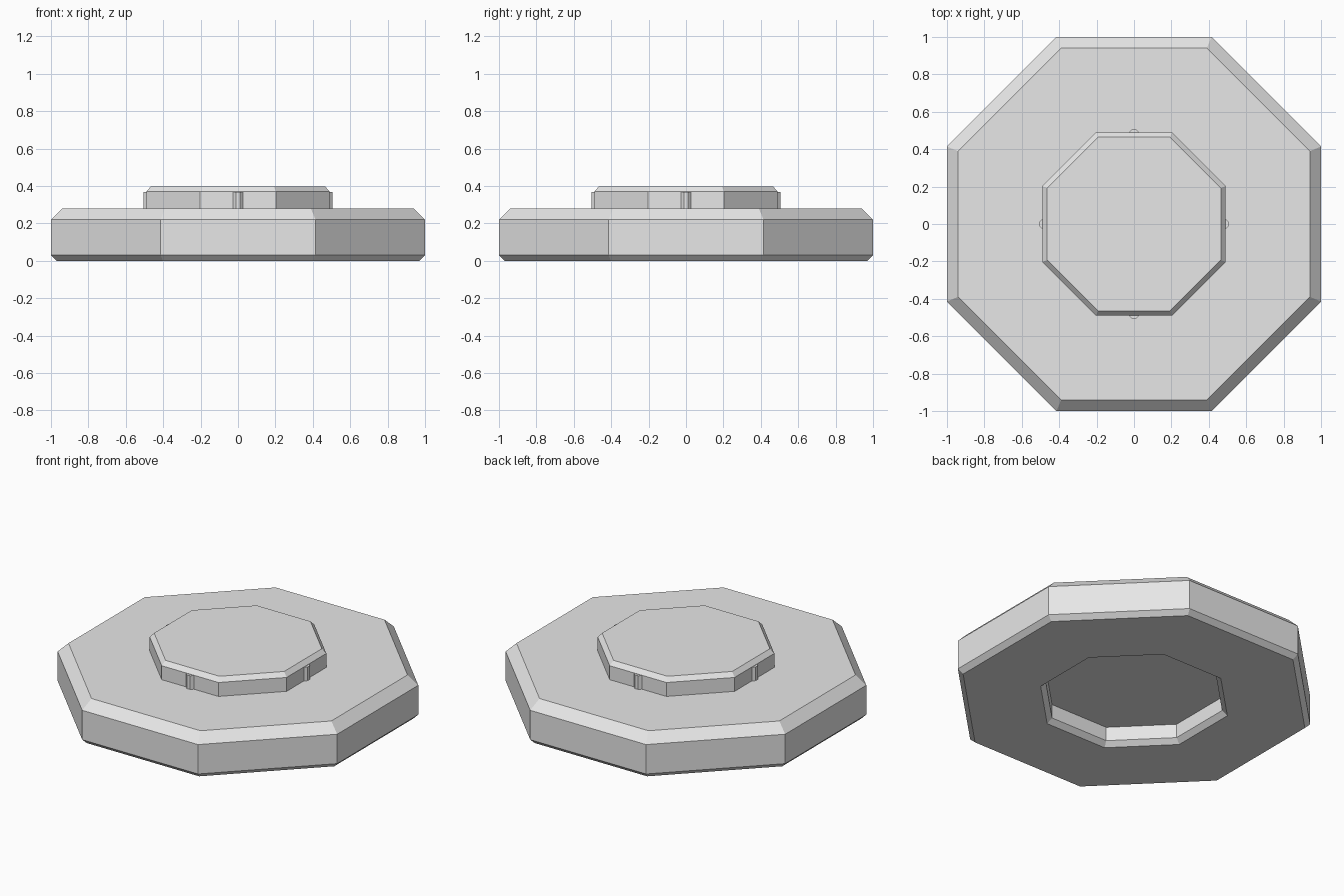
import bpy
import bmesh
import math

cube = bpy.data.objects.get("Cube")
if cube:
    bpy.data.objects.remove(cube, do_unlink=True)

grey = bpy.data.materials.new("light_grey")
grey.use_nodes = True
colour = (0.8, 0.8, 0.8, 1)
grey.diffuse_color = colour
grey.node_tree.nodes["Principled BSDF"].inputs["Base Color"].default_value = colour


def octagon_loft(name, profile, cap_start=False, cap_end=False, centre=(0, 0)):
    """Stack octagon rings given as (distance to flat side, height)."""
    bm = bmesh.new()
    rings = []
    for apothem, z in profile:
        radius = apothem / math.cos(math.pi / 8)
        angles = [(i + 0.5) * math.pi / 4 for i in range(8)]
        rings.append([bm.verts.new((centre[0] + radius * math.cos(a),
                                    centre[1] + radius * math.sin(a), z))
                      for a in angles])
    for low, high in zip(rings, rings[1:]):
        for i in range(8):
            j = (i + 1) % 8
            bm.faces.new((low[i], low[j], high[j], high[i]))
    if cap_start:
        bm.faces.new(rings[0][::-1])
    if cap_end:
        bm.faces.new(rings[-1])
    mesh = bpy.data.meshes.new(name)
    bm.to_mesh(mesh)
    bm.free()
    mesh.materials.append(grey)
    obj = bpy.data.objects.new(name, mesh)
    bpy.context.collection.objects.link(obj)
    return obj


# Base plate: underside recess, chamfered rims, top ledge up to the raised disc
octagon_loft("base_plate",
             [(0.5, 0.12), (0.5, 0.03), (0.53, 0), (0.97, 0), (1, 0.03),
              (1, 0.22), (0.94, 0.28), (0.49, 0.28)],
             cap_start=True)

# Raised disc with a chamfered top edge
octagon_loft("raised_disc", [(0.49, 0.28), (0.49, 0.37), (0.465, 0.398)], cap_end=True)

# Small locking ribs on the four main sides of the disc
for side, (x, y) in {"front": (0, -1), "back": (0, 1), "left": (1, 0), "right": (-1, 0)}.items():
    octagon_loft(side + "_rib", [(0.028, 0.28), (0.028, 0.368)], cap_end=True,
                 centre=(x * 0.478, y * 0.478))
